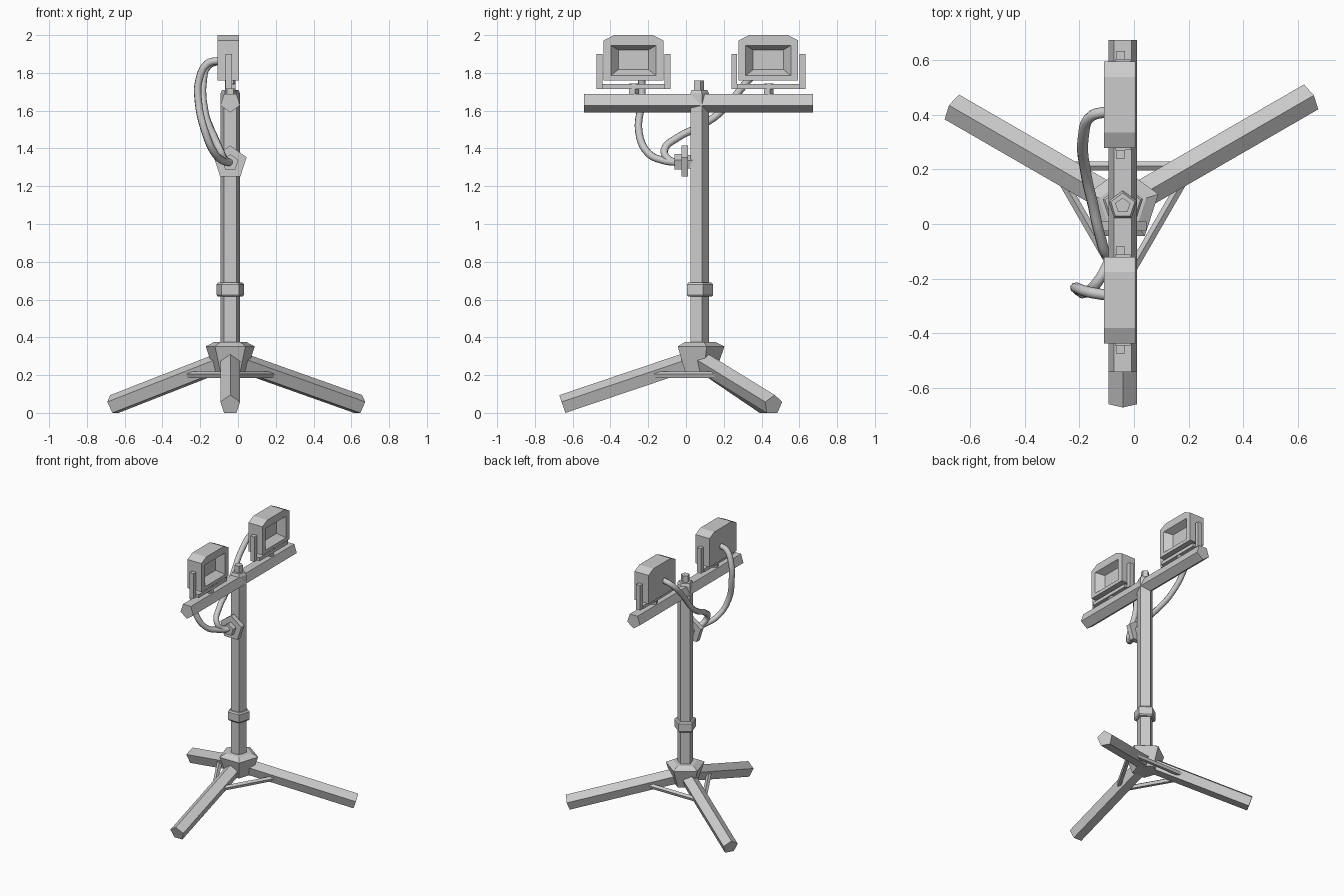
import bpy
from math import cos, sin, pi, radians
from mathutils import Vector, Matrix

if "Cube" in bpy.data.objects:
    bpy.data.objects.remove(bpy.data.objects["Cube"])

MX, MY = -0.041, 0.067   # mast position
R = 0.055                # tube radius of mast, bar and legs


def loft(name, rings):
    """Skin a list of equally long point rings and cap both ends."""
    n = len(rings[0])
    verts = [p for ring in rings for p in ring]
    faces = [(k * n + i, k * n + (i + 1) % n, (k + 1) * n + (i + 1) % n, (k + 1) * n + i)
             for k in range(len(rings) - 1) for i in range(n)]
    faces += [tuple(reversed(range(n))), tuple(range(len(verts) - n, len(verts)))]
    me = bpy.data.meshes.new(name)
    me.from_pydata(verts, [], faces)
    ob = bpy.data.objects.new(name, me)
    bpy.context.collection.objects.link(ob)
    return ob


def pentagon(name, start, direction, up, profile):
    """Five-sided part along direction; profile holds (distance, radius), one vertex points up."""
    z = Vector(direction).normalized()
    x = Vector(up).cross(z).normalized()
    y = z.cross(x)
    start = Vector(start)
    rings = [[start + z * d + (x * cos(pi / 2 + i * 2 * pi / 5) + y * sin(pi / 2 + i * 2 * pi / 5)) * r
              for i in range(5)] for d, r in profile]
    return loft(name, rings)


def beam(name, a, b, r, up=(0, 0, 1)):
    a, b = Vector(a), Vector(b)
    return pentagon(name, a, b - a, up, [(0, r), ((b - a).length, r)])


def box(name, lo, hi):
    return loft(name, [[(x, y, z) for x, y in ((lo[0], lo[1]), (hi[0], lo[1]), (hi[0], hi[1]), (lo[0], hi[1]))]
                       for z in (lo[2], hi[2])])


def upright(name, profile, y=MY):
    return pentagon(name, (MX, y, 0), (0, 0, 1), (0, 1, 0), profile)


# Mast, collar, base hub and top nut
upright("mast", [(0.25, R), (1.69, R), (1.71, 0.046)])
upright("mast_collar", [(0.615, 0.068), (0.625, 0.077), (0.68, 0.077), (0.69, 0.068)])
upright("base_hub", [(0.215, 0.088), (0.352, 0.137), (0.375, 0.09)])
upright("top_nut", [(1.70, 0.029), (1.76, 0.029)])

# Tripod legs, and the points where the braces meet them
joints = []
for label, angle, reach in (("front", -90, 0.72), ("right", 30, 0.79), ("left", 150, 0.716)):
    out = Vector((cos(radians(angle)), sin(radians(angle)), 0))
    top = Vector((MX, MY, 0.285))
    foot = Vector((MX, MY, 0.042)) + out * reach
    beam(label + "_leg", top + (foot - top) * 0.05, foot, R)
    joints.append(Vector((MX, MY, 0.2)) + out * 0.29)

# Braces between the legs
for i in range(3):
    beam("leg_brace", joints[i], joints[(i + 1) % 3], 0.018)

# Crossbar, point down
beam("crossbar", (MX, -0.54, 1.645), (MX, 0.672, 1.645), R, (0, 0, -1))


# Floodlights: chamfered housing with a sloped recess facing +x
def housing_ring(x, cy, half, bottom, shoulder, top, chamfer):
    return [(x, cy + y, z) for y, z in ((-half, bottom), (half, bottom), (half, shoulder),
                                        (half - chamfer, top), (chamfer - half, top), (-half, shoulder))]


for label, cy in (("front", -0.278), ("rear", 0.436)):
    outer = (cy, 0.158, 1.76, 1.972, 2.0, 0.056)
    loft(label + "_lamp", [
        housing_ring(-0.109, *outer),
        housing_ring(0.006, *outer),
        housing_ring(0.006, cy, 0.12, 1.785, 1.92, 1.945, 0),
        housing_ring(-0.045, cy, 0.08, 1.818, 1.90, 1.922, 0)])
    # U bracket and swivel stem
    for side in (-1, 1):
        ys = sorted((cy + side * 0.165, cy + side * 0.196))
        box(label + "_bracket_arm", (-0.066, ys[0], 1.715), (-0.033, ys[1], 1.9))
    box(label + "_bracket_base", (-0.07, cy - 0.166, 1.715), (-0.012, cy + 0.166, 1.74))
    upright(label + "_lamp_stem", [(1.68, 0.028), (1.745, 0.028)], cy)

# Junction box on the front of the mast: plate with a smaller socket
pentagon("junction_box", (MX, 0.035, 1.325), (0, -1, 0), (0, 0, 1),
         [(0, 0.04), (0.025, 0.04), (0.025, 0.091), (0.06, 0.091),
          (0.06, 0.045), (0.095, 0.045)])


# Cables from the lamp backs to the junction box
def cable(name, pts):
    cu = bpy.data.curves.new(name, 'CURVE')
    cu.dimensions = '3D'
    cu.bevel_depth = 0.02
    cu.bevel_resolution = 2
    cu.resolution_u = 5
    cu.use_fill_caps = True
    sp = cu.splines.new('BEZIER')
    sp.bezier_points.add(len(pts) - 1)
    for bp, p in zip(sp.bezier_points, pts):
        bp.co = p
        bp.handle_left_type = bp.handle_right_type = 'AUTO'
    ob = bpy.data.objects.new(name, cu)
    bpy.context.collection.objects.link(ob)


cable("front_cable", [(-0.10, -0.26, 1.865), (-0.16, -0.25, 1.85), (-0.207, -0.235, 1.76),
                      (-0.21, -0.235, 1.65), (-0.175, -0.25, 1.49), (-0.125, -0.20, 1.375),
                      (-0.08, -0.115, 1.335), (-0.041, -0.045, 1.325)])
cable("rear_cable", [(-0.10, 0.41, 1.865), (-0.155, 0.395, 1.84), (-0.185, 0.32, 1.75),
                     (-0.175, 0.18, 1.59), (-0.15, 0.07, 1.515), (-0.125, -0.04, 1.46),
                     (-0.095, -0.115, 1.39), (-0.07, -0.09, 1.34), (-0.041, -0.04, 1.325)])
